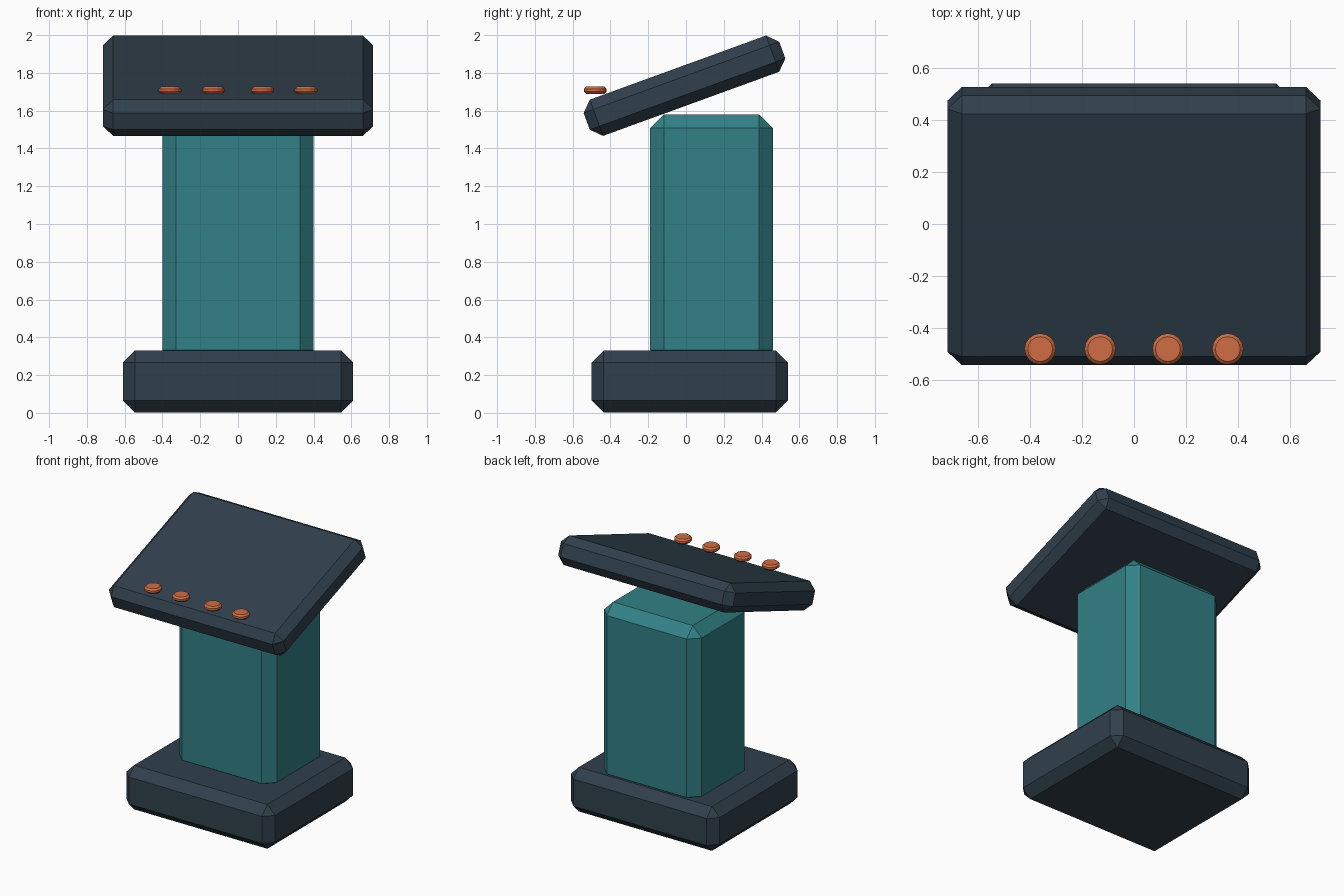
import bpy
from math import radians

if "Cube" in bpy.data.objects:
    bpy.data.objects.remove(bpy.data.objects["Cube"], do_unlink=True)


def material(name, rgb):
    mat = bpy.data.materials.new(name)
    mat.use_nodes = True
    colour = (*rgb, 1)
    mat.diffuse_color = colour
    mat.node_tree.nodes["Principled BSDF"].inputs["Base Color"].default_value = colour
    return mat


slate = material("dark slate", (0.03, 0.051, 0.072))
teal = material("teal", (0.032, 0.22, 0.24))
copper = material("copper orange", (0.63, 0.155, 0.058))


def finish(obj, name, mat, chamfer):
    """Name and colour a part, and chamfer its sharp edges."""
    obj.name = name
    obj.data.materials.append(mat)
    bevel = obj.modifiers.new("chamfer", "BEVEL")
    bevel.width = chamfer
    bevel.segments = 1
    bevel.limit_method = "ANGLE"
    bevel.angle_limit = radians(30)


def block(name, centre, size, mat, chamfer, tilt=0):
    bpy.ops.mesh.primitive_cube_add(size=1, location=centre)
    obj = bpy.context.object
    obj.scale = size
    bpy.ops.object.transform_apply(location=False, rotation=False, scale=True)
    obj.rotation_euler.x = radians(tilt)
    finish(obj, name, mat, chamfer)


# Foot, pillar and sloping console top
block("base", (0, 0.02, 0.166), (1.22, 1.04, 0.328), slate, 0.064)
block("pillar", (0, 0.135, 0.92), (0.8, 0.65, 1.32), teal, 0.073)
block("console_top", (0, -0.008, 1.732), (1.432, 1.102, 0.204), slate, 0.055, tilt=20)

# Row of level round buttons along the front edge
for i, x in enumerate((-0.36, -0.13, 0.13, 0.36), 1):
    bpy.ops.mesh.primitive_cylinder_add(vertices=16, radius=0.06, depth=0.038,
                                        location=(x, -0.48, 1.708))
    finish(bpy.context.object, f"button_{i}", copper, 0.012)
